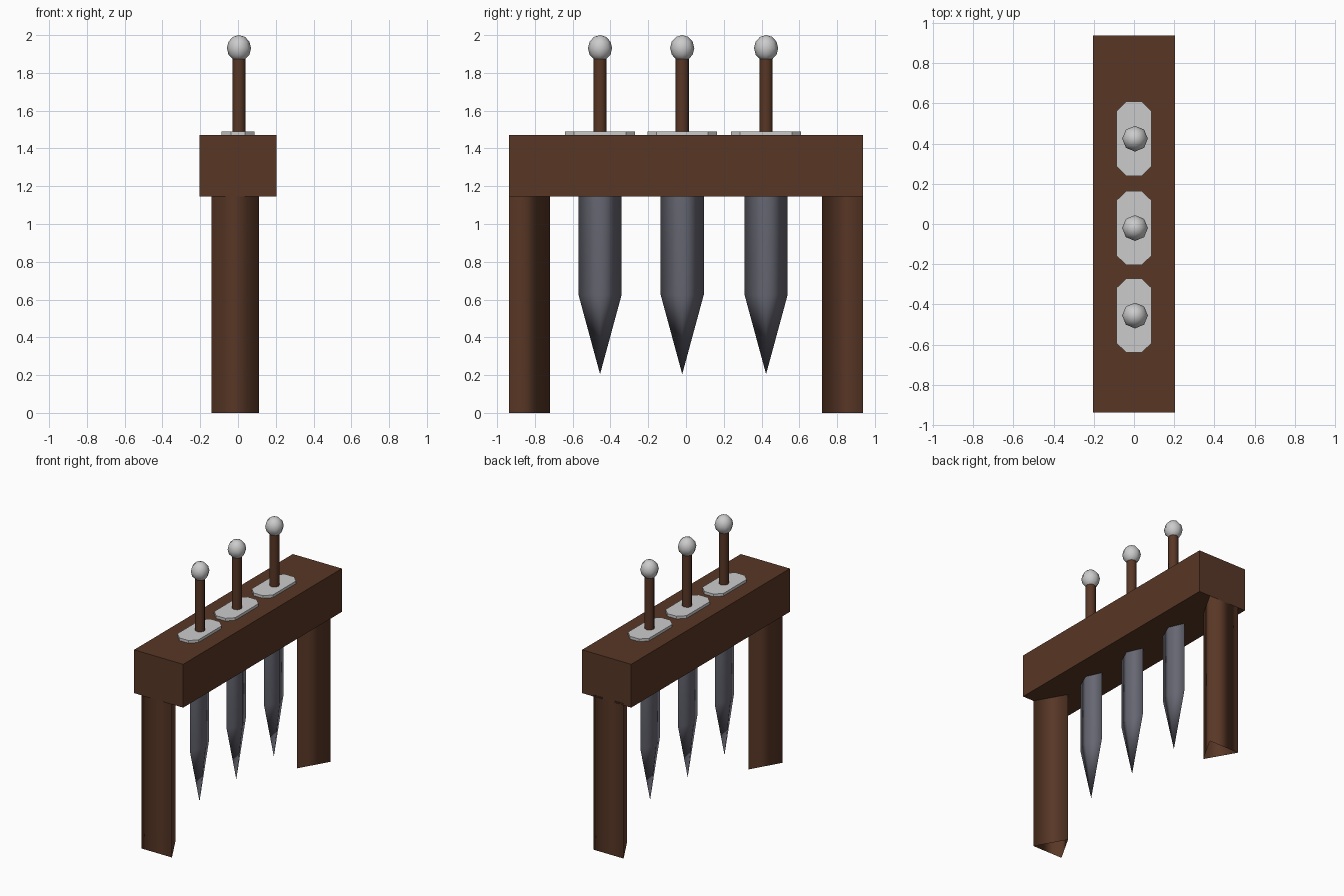
import bpy, math

if "Cube" in bpy.data.objects:
    bpy.data.objects.remove(bpy.data.objects["Cube"])


def material(name, rgb):
    m = bpy.data.materials.new(name)
    m.diffuse_color = (*rgb, 1)
    m.use_nodes = True
    m.node_tree.nodes["Principled BSDF"].inputs["Base Color"].default_value = m.diffuse_color
    return m


WOOD = material("dark wood", (0.098, 0.038, 0.019))
STEEL = material("blade steel", (0.135, 0.135, 0.17))
SILVER = material("pale silver", (0.60, 0.60, 0.60))


def loft(name, sections, mat, smooth=False, caps=(True, True)):
    """Join equal-sized rings of points; a one-point last section makes a tip."""
    verts, faces = [p for s in sections for p in s], []
    n, base = len(sections[0]), 0
    for a, b in zip(sections, sections[1:]):
        nxt = base + n
        for i in range(n):
            j = (i + 1) % n
            if len(b) == 1:
                faces.append((base + i, base + j, nxt))
            else:
                faces.append((base + i, base + j, nxt + j, nxt + i))
        base = nxt
    if caps[0]:
        faces.append(tuple(reversed(range(n))))
    if caps[1] and len(sections[-1]) == n:
        faces.append(tuple(range(base, base + n)))
    me = bpy.data.meshes.new(name)
    me.from_pydata(verts, [], faces)
    me.materials.append(mat)
    me.polygons.foreach_set("use_smooth", [smooth] * len(faces))
    ob = bpy.data.objects.new(name, me)
    bpy.context.collection.objects.link(ob)
    return ob


def at(points, z, cx=0, cy=0):
    return [(x + cx, y + cy, z) for x, y in points]


def ngon(n, r):
    return [(r * math.cos(2 * math.pi * i / n), r * math.sin(2 * math.pi * i / n)) for i in range(n)]


# beam
rect = [(-0.203, -0.938), (0.203, -0.938), (0.203, 0.938), (-0.203, 0.938)]
loft("beam", [at(rect, 1.146), at(rect, 1.47)], WOOD)

# three-sided hollow legs, flat side outward
for name, s in (("front_leg", 1), ("back_leg", -1)):
    tri = [(-0.14, -0.938 * s), (0.11, -0.938 * s), (-0.015, -0.72 * s)]
    if s < 0:
        tri.reverse()
    loft(name, [at(tri, 0), at(tri, 1.16)], WOOD, True, (False, False))

# three swords standing through the beam
blade = [(0.05, 0), (0, 0.114), (-0.05, 0), (0, -0.114)]
guard = [(0.038, -0.185), (0.087, -0.137), (0.087, 0.137), (0.038, 0.185),
         (-0.038, 0.185), (-0.087, 0.137), (-0.087, -0.137), (-0.038, -0.185)]
for k, y in enumerate((-0.455, -0.02, 0.424), 1):
    b = loft(f"blade_{k}", [at(blade[::-1], 1.16, 0, y), at(blade[::-1], 0.625, 0, y),
                            [(0, y, 0.205)]], STEEL, True, (False, False))
    loft(f"guard_{k}", [at(guard, 1.465, 0, y), at(guard, 1.49, 0, y)], SILVER)
    grip = ngon(8, 0.035)
    loft(f"grip_{k}", [at(grip, 1.48, 0.005, y), at(grip, 1.88, 0.005, y)],
         WOOD, True, (False, False))
    bpy.ops.mesh.primitive_uv_sphere_add(segments=8, ring_count=6, radius=1,
                                         location=(0.005, y, 1.931))
    p = bpy.context.object
    p.name = f"pommel_{k}"
    p.scale = (0.064, 0.064, 0.069)
    p.data.materials.append(SILVER)
    bpy.ops.object.shade_smooth()
